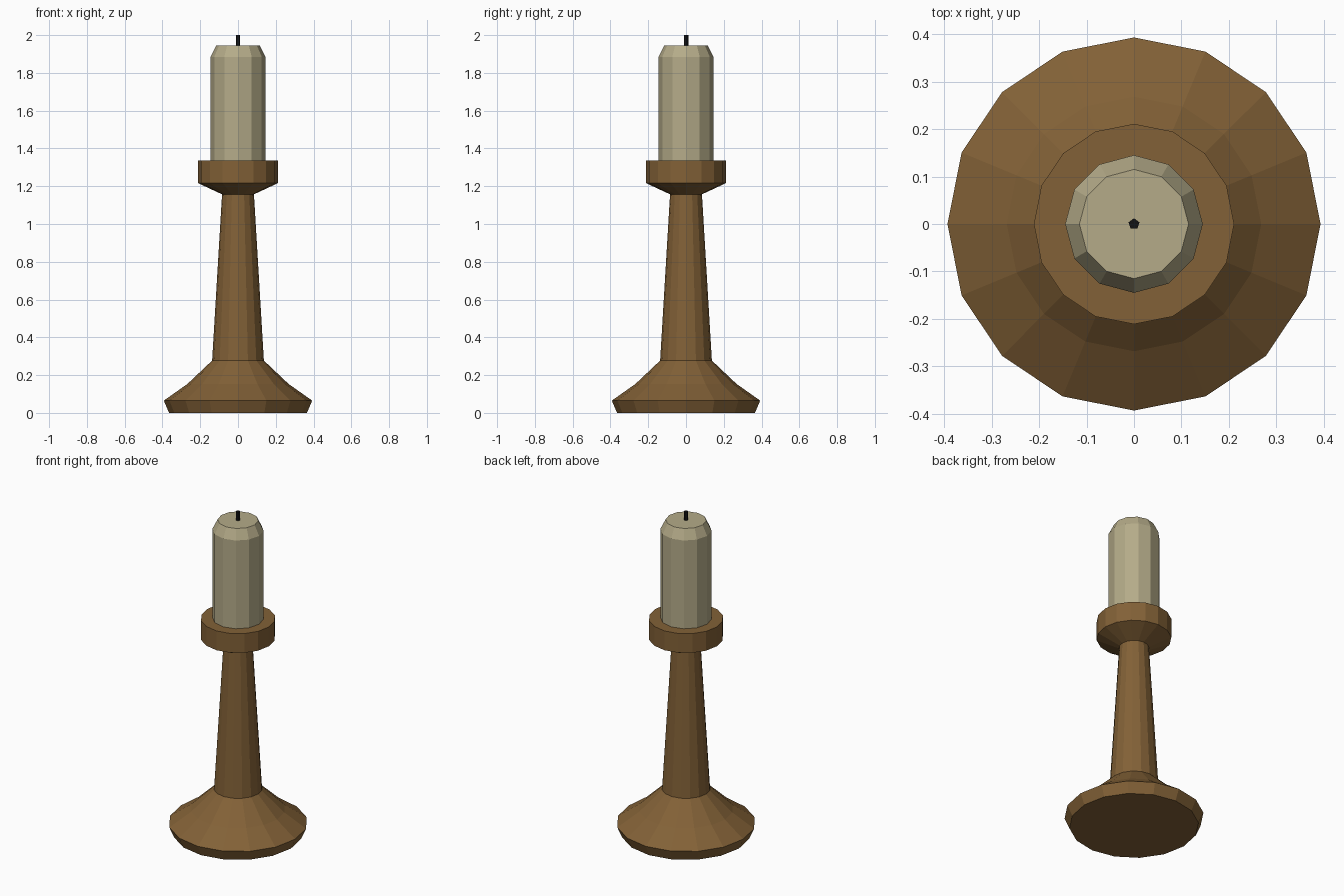
import bpy, bmesh, math

if "Cube" in bpy.data.objects:
    bpy.data.objects.remove(bpy.data.objects["Cube"])


def material(name, rgb):
    m = bpy.data.materials.new(name)
    m.diffuse_color = (*rgb, 1.0)
    m.use_nodes = True
    m.node_tree.nodes["Principled BSDF"].inputs["Base Color"].default_value = m.diffuse_color
    return m


wood = material("brown_wood", (0.225, 0.12, 0.038))
wax = material("cream_wax", (0.46, 0.41, 0.25))
char = material("black_wick", (0.006, 0.006, 0.007))


def lathe(name, profile, sides, mat):
    """Closed flat-shaded solid from (radius, height) rings, bottom to top."""
    bm = bmesh.new()
    rings = []
    for r, z in profile:
        rings.append([bm.verts.new((r * math.cos(a), r * math.sin(a), z))
                      for a in (math.pi / 2 + math.tau * i / sides for i in range(sides))])
    for lo, hi in zip(rings, rings[1:]):
        for i in range(sides):
            j = (i + 1) % sides
            bm.faces.new((lo[i], lo[j], hi[j], hi[i]))
    bm.faces.new(rings[0][::-1])
    bm.faces.new(rings[-1])
    mesh = bpy.data.meshes.new(name)
    bm.to_mesh(mesh)
    bm.free()
    mesh.materials.append(mat)
    obj = bpy.data.objects.new(name, mesh)
    bpy.context.collection.objects.link(obj)
    return obj


# Wooden holder: spreading foot, tapered stem, cup
lathe("foot", [(0.365, 0), (0.393, 0.065), (0.268, 0.153), (0.137, 0.277)], 16, wood)
lathe("stem", [(0.137, 0.277), (0.084, 1.165)], 16, wood)
lathe("cup", [(0.084, 1.157), (0.211, 1.216), (0.211, 1.336)], 16, wood)

# Candle with bevelled top, and wick
lathe("candle", [(0.145, 1.33), (0.145, 1.885), (0.115, 1.946)], 12, wax)
lathe("wick", [(0.012, 1.94), (0.012, 2.0)], 5, char)
